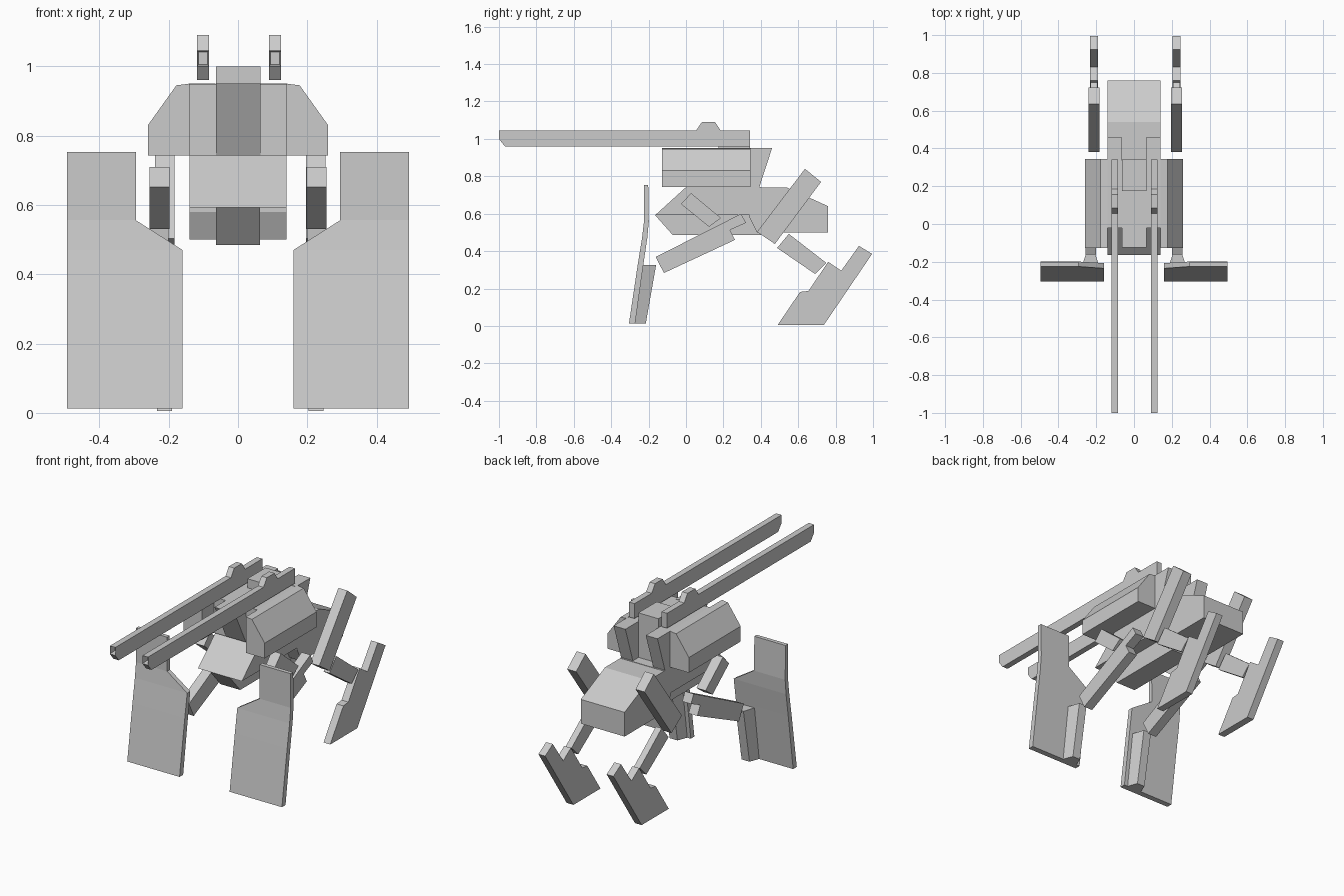
import bpy, bmesh

if "Cube" in bpy.data.objects:
    bpy.data.objects.remove(bpy.data.objects["Cube"])


def finish(name, bm):
    bmesh.ops.recalc_face_normals(bm, faces=bm.faces[:])
    me = bpy.data.meshes.new(name)
    bm.to_mesh(me)
    bm.free()
    ob = bpy.data.objects.new(name, me)
    bpy.context.collection.objects.link(ob)
    return ob


def loft(name, rings):
    """Skin a closed solid through rings of equal point count."""
    bm = bmesh.new()
    rows = [[bm.verts.new(p) for p in ring] for ring in rings]
    n = len(rows[0])
    for a, b in zip(rows, rows[1:]):
        for i in range(n):
            j = (i + 1) % n
            bm.faces.new((a[i], a[j], b[j], b[i]))
    bm.faces.new(rows[0])
    bm.faces.new(rows[-1][::-1])
    return finish(name, bm)


def side_prism(name, yz, x0, x1):
    return loft(name, [[(x, y, z) for y, z in yz] for x in (x0, x1)])


def rect(y0, y1, z0, z1):
    return [(y0, z0), (y1, z0), (y1, z1), (y0, z1)]


# Hull: wide sloped nose, narrow keel, rear engine block
side_prism("front_hull", [(-.165, .592), (0, .742), (.40, .742), (.40, .592)], -.14, .14)
side_prism("keel", [(-.165, .592), (-.07, .485), (.40, .485), (.40, .592)], -.063, .063)
side_prism("rear_hull", [(.34, .74), (.54, .74), (.76, .64), (.76, .50), (.38, .50), (.34, .58)], -.14, .14)

# Upper body: core, overhanging central nose, raised rear hatch
side_prism("upper_core", rect(-.02, .34, .742, .948), -.14, .14)
side_prism("central_nose", [(-.02, .742), (.0, .742), (.0, .95), (-.125, .95)], -.063, .065)
side_prism("rear_hatch", rect(.175, .342, .94, 1.0), -.063, .065)

# Stepped profiles of the limbs, as (y, z)
gun = [(-1, 1.0), (-.968, .96), (.342, .96), (.342, 1.046), (.185, 1.046),
       (.155, 1.09), (.085, 1.09), (.055, 1.046), (-1, 1.046)]
front_upper_arm = [(-.027, .652), (.027, .71), (.187, .577), (.123, .53)]
front_forearm = [(-.162, .369), (-.118, .283), (.262, .46), (.235, .513), (.32, .551), (.295, .60)]
thigh = [(.38, .503), (.475, .438), (.722, .77), (.636, .84)]
shin = [(.487, .417), (.55, .492), (.75, .337), (.69, .278)]
foot = [(.49, .005), (.61, .182), (.655, .187), (.76, .343), (.83, .295),
        (.925, .428), (.995, .385), (.737, .005)]

for s, side in ((-1, "left"), (1, "right")):
    d = 0 if s > 0 else -.013     # near side limbs sit slightly closer in

    # Shoulder pod with chamfered outer top
    pod = [(.14, .742), (.26, .742), (.26, .83), (.178, .945), (.14, .95)]
    loft("shoulder_pod_" + side, [[(s * x, y, z) for x, z in pod] for y in (-.128, .345)])

    # Exhaust box at the back of the shoulder
    side_prism("exhaust_" + side, [(.33, .742), (.392, .742), (.46, .95), (.33, .95)], s * .065, s * .14)

    # Long gun with hollow muzzle
    g = s * .104 + .003
    ob = side_prism("gun_" + side, gun, g - .0175, g + .0175)
    bm = bmesh.new()
    bm.from_mesh(ob.data)
    muzzle = [f for f in bm.faces if f.normal.y < -.95 and f.calc_center_median().y < -.99]
    bmesh.ops.inset_individual(bm, faces=muzzle, thickness=.007)
    for f in muzzle:
        bmesh.ops.translate(bm, verts=f.verts[:], vec=(0, .04, 0))
    bm.to_mesh(ob.data)
    bm.free()

    # Front and rear legs
    side_prism("front_upper_arm_" + side, front_upper_arm, s * .198, s * .256)
    side_prism("front_forearm_" + side, front_forearm, s * .200, s * .256)
    side_prism("thigh_" + side, thigh, s * (.196 + d), s * (.253 + d))
    side_prism("shin_" + side, shin, s * (.206 + d), s * (.243 + d))
    side_prism("foot_" + side, foot, s * (.203 + d), s * (.246 + d))

    # Bent shield plate: z, inner x, front y, back y
    rows = [(.753, .295, -.225, -.202), (.556, .295, -.225, -.199), (.47, .16, -.235, -.207),
            (.335, .16, -.257, -.227), (.013, .16, -.305, -.272)]
    loft("shield_" + side, [[(s * xi, yf, z), (s * .494, yf, z), (s * .494, yb, z), (s * xi, yb, z)]
                            for z, xi, yf, yb in rows])

    # Tapered foot block behind the shield
    loft("shield_block_" + side,
         [[(s * .18, yf, z), (s * .28, yf, z), (s * .255, yb, z), (s * .205, yb, z)]
          for z, yf, yb in ((.325, -.235, -.16), (.013, -.28, -.215))])
